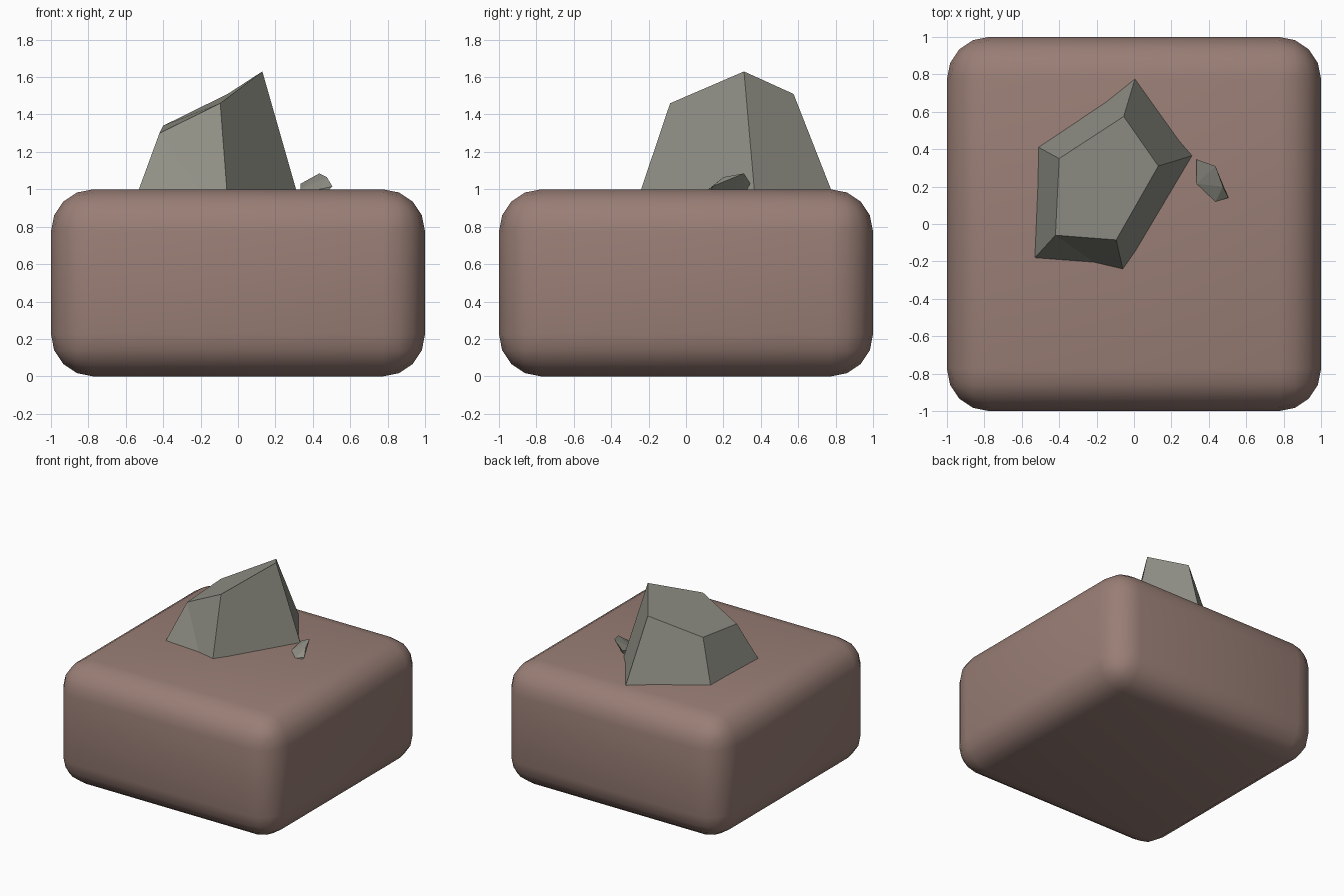
import bpy, bmesh
from mathutils import Vector

if "Cube" in bpy.data.objects:
    bpy.data.objects.remove(bpy.data.objects["Cube"])


def material(name, rgb):
    m = bpy.data.materials.new(name)
    m.diffuse_color = (*rgb, 1)
    m.use_nodes = True
    m.node_tree.nodes["Principled BSDF"].inputs["Base Color"].default_value = m.diffuse_color
    return m


def add_object(name, bm, mat):
    bmesh.ops.recalc_face_normals(bm, faces=bm.faces[:])
    mesh = bpy.data.meshes.new(name)
    bm.to_mesh(mesh)
    bm.free()
    mesh.materials.append(mat)
    ob = bpy.data.objects.new(name, mesh)
    bpy.context.collection.objects.link(ob)
    return ob


soil = material("soil", (0.32, 0.21, 0.18))
stone = material("stone", (0.28, 0.28, 0.24))

# Rounded block of ground
bm = bmesh.new()
bmesh.ops.create_cube(bm, size=1)
for v in bm.verts:
    v.co = (v.co.x * 2, v.co.y * 2, v.co.z + 0.5)
bmesh.ops.bevel(bm, geom=bm.edges[:], offset=0.225, segments=4,
                profile=0.5, affect='EDGES')
for f in bm.faces:
    f.smooth = True
ground = add_object("ground_block", bm, soil)

# Large five-sided rock: slanted top, sides run on down into the ground
top = [(-0.42, -0.06, 1.30), (-0.095, -0.085, 1.46), (0.13, 0.31, 1.63),
       (-0.055, 0.575, 1.51), (-0.40, 0.35, 1.34)]
foot = [(-0.53, -0.18), (-0.06, -0.24), (0.31, 0.365),
        (0.005, 0.775), (-0.51, 0.41)]
buried = 0.75
bm = bmesh.new()
upper = [bm.verts.new(p) for p in top]
lower = []
for t, f in zip(top, foot):
    t, f = Vector(t), Vector((*f, 1.0))
    lower.append(bm.verts.new(t.lerp(f, (t.z - buried) / (t.z - 1.0))))
bm.faces.new(upper)
bm.faces.new(lower[::-1])
# front side is slightly folded along its diagonal
bm.faces.new((lower[0], lower[1], upper[0]))
bm.faces.new((lower[1], upper[1], upper[0]))
for i in range(1, 5):
    j = (i + 1) % 5
    bm.faces.new((lower[i], lower[j], upper[j], upper[i]))
add_object("large_rock", bm, stone)

# Small faceted pebble, half sunk in the ground
bm = bmesh.new()
for p in [(0.335, 0.345, 1.03), (0.435, 0.31, 1.085), (0.475, 0.20, 1.065),
          (0.505, 0.14, 1.015), (0.435, 0.12, 1.0), (0.335, 0.215, 1.0),
          (0.345, 0.31, 0.97), (0.47, 0.13, 0.98), (0.40, 0.22, 0.95)]:
    bm.verts.new(p)
bmesh.ops.convex_hull(bm, input=bm.verts[:])
add_object("pebble", bm, stone)
